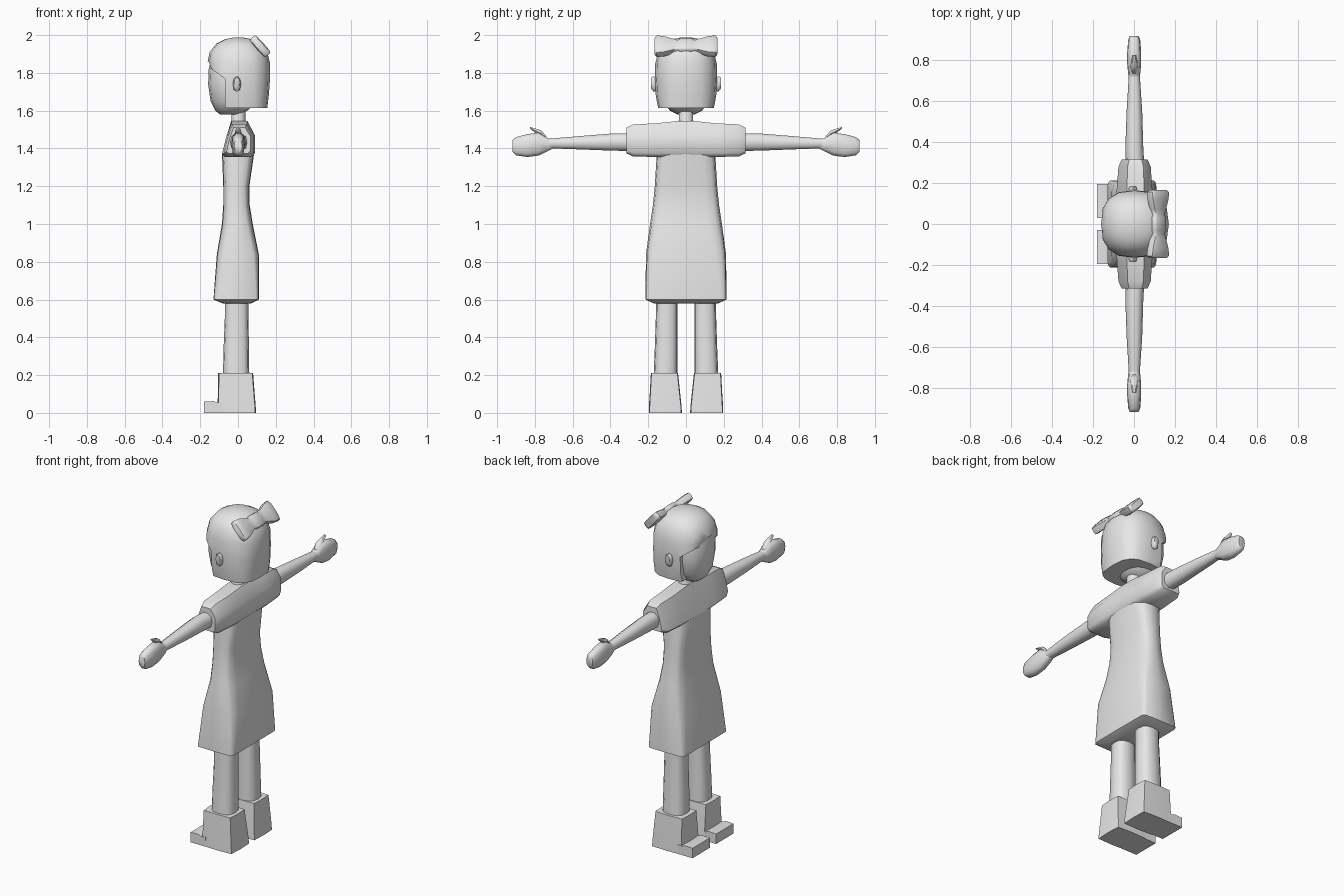
import bpy, bmesh
from math import cos, sin, pi, radians

cube = bpy.data.objects.get("Cube")
if cube:
    bpy.data.objects.remove(cube)

grey = bpy.data.materials.new("plain_grey")
grey.use_nodes = True
grey.diffuse_color = (0.8, 0.8, 0.8, 1)
grey.node_tree.nodes["Principled BSDF"].inputs["Base Color"].default_value = (0.8, 0.8, 0.8, 1)


def make(name, rings, mirror=False, angle=50):
    """Skin a list of equal rings, cap both ends."""
    bm = bmesh.new()
    loops = [[bm.verts.new(p) for p in ring] for ring in rings]
    n = len(loops[0])
    for lo, hi in zip(loops, loops[1:]):
        for i in range(n):
            j = (i + 1) % n
            bm.faces.new((lo[i], lo[j], hi[j], hi[i]))
    bm.faces.new(loops[0][::-1])
    bm.faces.new(loops[-1])
    bmesh.ops.recalc_face_normals(bm, faces=bm.faces)
    mesh = bpy.data.meshes.new(name)
    bm.to_mesh(mesh)
    bm.free()
    mesh.materials.append(grey)
    obj = bpy.data.objects.new(name, mesh)
    bpy.context.collection.objects.link(obj)
    if mirror:
        mod = obj.modifiers.new("mirror", 'MIRROR')
        mod.use_axis = (False, True, False)
    smooth(obj, angle)
    return obj


def smooth(obj, angle=50):
    bpy.ops.object.select_all(action='DESELECT')
    obj.select_set(True)
    bpy.context.view_layer.objects.active = obj
    bpy.ops.object.shade_smooth_by_angle(angle=radians(angle))


def power(v, e):
    return abs(v) ** (2 / e) * (1 if v > 0 else -1)


def loft(name, stations, axis='z', sides=16, **kw):
    """Stations: position, x min, x max, other min, other max, squareness."""
    rings = []
    for t, a0, a1, b0, b1, e in stations:
        ring = []
        for k in range(sides):
            w = 2 * pi * k / sides
            a = (a0 + a1) / 2 + (a1 - a0) / 2 * power(cos(w), e)
            b = (b0 + b1) / 2 + (b1 - b0) / 2 * power(sin(w), e)
            ring.append((a, b, t) if axis == 'z' else (a, t, b))
        rings.append(ring)
    return make(name, rings, **kw)


def prism(name, outline, y0, y1, **kw):
    return make(name, [[(x, y, z) for x, z in outline] for y in (y0, y1)], **kw)


# Dress: square hem, rounder waist, flat chest
loft("dress", [(z, x0, x1, -y, y, e) for z, x0, x1, y, e in [
    (.58, -.08, .07, .17, 6), (.60, -.13, .11, .215, 14), (.84, -.112, .11, .212, 6),
    (1.0, -.085, .078, .19, 4), (1.1, -.078, .062, .175, 4), (1.2, -.078, .06, .165, 4),
    (1.37, -.085, .085, .155, 4), (1.46, -.06, .085, .15, 4)]])

# Shoulders and sleeves: one tapered section across the body
section = [(-.085, 1.37), (-.07, 1.355), (.07, 1.355), (.09, 1.375), (.09, 1.47),
           (.05, 1.53), (-.035, 1.53), (-.065, 1.45)]


def sleeve_ring(y, sx, sz, lift):
    return [(.005 + (x - .005) * sx, y, 1.44 + (z - 1.44) * sz + (lift if z > 1.5 else 0))
            for x, z in section]


half = [(.315, .72, .78, 0), (.28, .9, .97, 0), (.16, 1, 1, .003), (.045, 1, 1, .015)]
make("shoulders", [sleeve_ring(-y, *r) for y, *r in half] +
     [sleeve_ring(y, *r) for y, *r in half[::-1]])

# Neck
loft("neck", [(1.50, -.05, .06, -.06, .06, 2), (1.55, -.035, .04, -.04, .04, 2),
              (1.66, -.035, .04, -.04, .04, 2)], sides=10)

# Arms and hands
loft("arm", [(.29, -.04, .05, 1.385, 1.48, 2.3), (.38, -.042, .045, 1.386, 1.482, 2.3),
             (.55, -.036, .04, 1.393, 1.468, 2.3), (.73, -.025, .028, 1.40, 1.452, 2.3)],
     'y', 10, mirror=True)
loft("hand", [(.70, -.022, .025, 1.40, 1.45, 2), (.73, -.028, .03, 1.385, 1.455, 2.4),
              (.78, -.033, .035, 1.36, 1.486, 2.6), (.84, -.033, .035, 1.352, 1.478, 2.6),
              (.90, -.028, .03, 1.362, 1.462, 2.6), (.918, -.02, .022, 1.38, 1.445, 2.6)],
     'y', 10, mirror=True)
loft("thumb", [(.735, -.012, .014, 1.44, 1.46, 2), (.765, -.018, .02, 1.46, 1.497, 2),
               (.80, -.014, .016, 1.482, 1.508, 2), (.825, -.008, .01, 1.505, 1.514, 2)],
     'y', 6, mirror=True)

# Legs
loft("leg", [(.18, -.08, .06, .045, .172, 2.8), (.35, -.076, .058, .045, .165, 2.8),
             (.50, -.07, .055, .045, .16, 2.8), (.62, -.07, .055, .045, .157, 2.8)],
     sides=12, mirror=True)

# Boots with a low toe
loft("boot", [(0, -.108, .095, .022, .197, 16), (.03, -.108, .094, .023, .196, 16),
              (.21, -.105, .08, .042, .186, 14)], sides=8, mirror=True, angle=40)
prism("boot_toe", [(-.18, 0), (-.08, 0), (-.08, .056), (-.11, .054), (-.13, .062),
                   (-.18, .06)], .03, .195, mirror=True, angle=40)

# Face and skull
loft("face", [(z, x0, x1, -y, y, 2.4) for z, x0, x1, y in [
    (1.58, -.095, .0, .045), (1.60, -.12, .05, .085), (1.65, -.145, .10, .125),
    (1.74, -.158, .12, .142), (1.82, -.155, .13, .144), (1.90, -.135, .12, .12)]])

# Hair: full cap with the face opening cut away
hair = loft("hair", [(z, x0, x1, -y, y, e) for z, x0, x1, y, e in [
    (1.615, -.13, .155, .148, 3), (1.68, -.15, .163, .16, 2.8), (1.76, -.16, .169, .165, 2.6),
    (1.85, -.163, .17, .163, 2.5), (1.91, -.15, .155, .148, 2.4), (1.955, -.115, .12, .118, 2.2),
    (1.978, -.07, .075, .075, 2), (1.988, -.02, .025, .025, 2)]])
cutter = prism("hair_cutter", [(-.3, 1.89), (-.155, 1.86), (-.14, 1.82), (-.07, 1.77),
                               (-.07, 1.5), (-.3, 1.5)], -.3, .3)
cutter.hide_render = True
mod = hair.modifiers.new("face_opening", 'BOOLEAN')
mod.operation = 'DIFFERENCE'
mod.solver = 'EXACT'
mod.object = cutter
bpy.context.view_layer.objects.active = hair
bpy.ops.object.modifier_apply(modifier=mod.name)
bpy.data.objects.remove(cutter)
smooth(hair)

# Ears
loft("ear", [(.14, -.02, .012, 1.71, 1.77, 2), (.172, -.028, .016, 1.70, 1.782, 2.2),
             (.186, -.02, .01, 1.72, 1.775, 2.2)], 'y', 8, mirror=True)

# Hair bow: two flared loops pinched at a knot, tilted on the back of the crown
wing = [(.166, .018, .05), (.155, .024, .064), (.12, .024, .06), (.07, .022, .042),
        (.045, .018, .034), (.03, .024, .042)]
bow = loft("hair_bow", [(s * y, -t, t, -h, h, 5) for s, part in ((-1, wing), (1, wing[::-1]))
                        for y, t, h in part], 'y', 12)
bow.location = (.117, 0, 1.941)
bow.rotation_euler = (0, radians(-42), 0)
